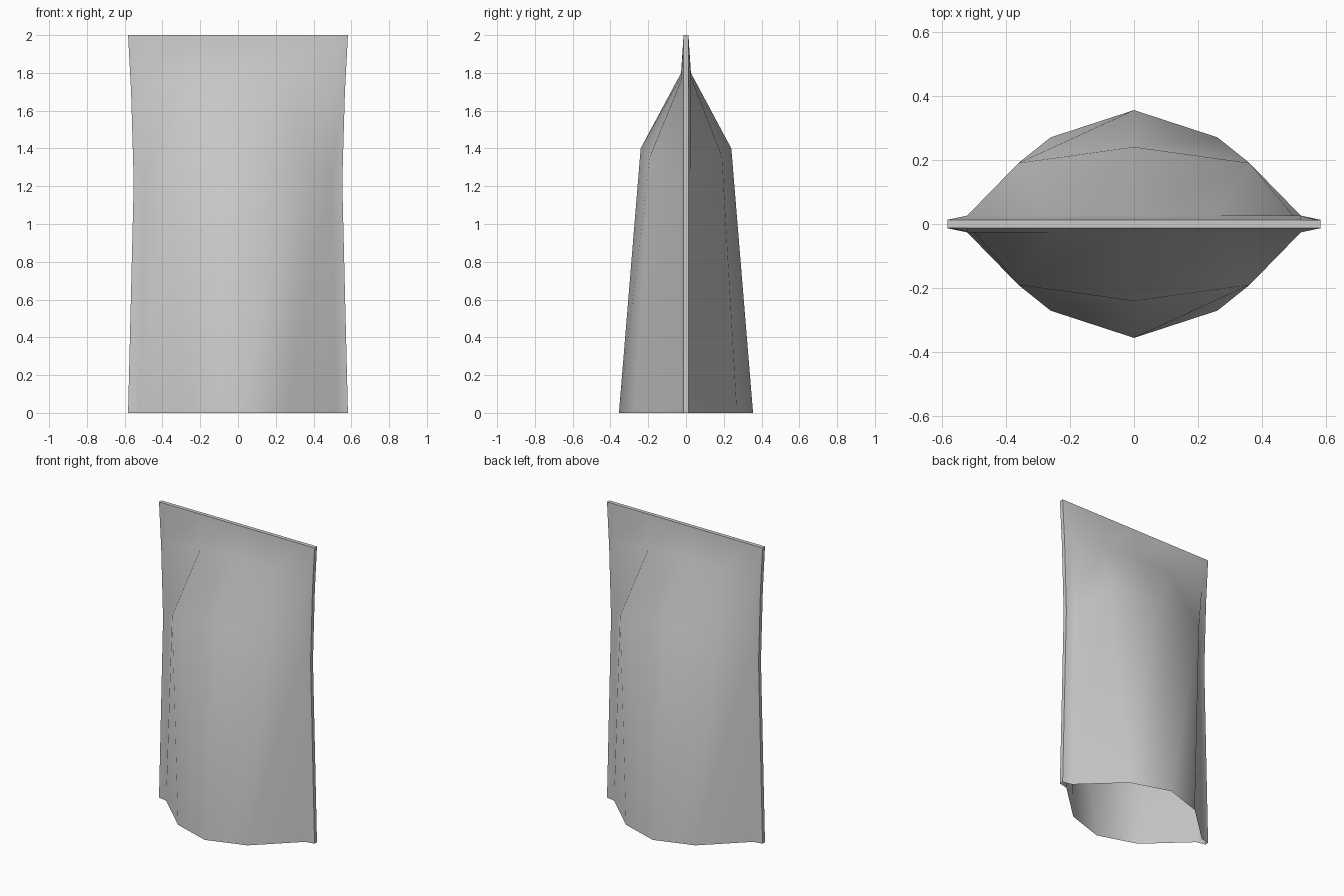
import bpy, bmesh, math

if "Cube" in bpy.data.objects:
    bpy.data.objects.remove(bpy.data.objects["Cube"])

# Quarter profile rows, bottom to top: (x, y, z) from centre out to the side seam
ROWS = [
    [(0, .355, 0), (.26, .27, 0), (.52, .026, 0), (.582, .013, 0)],
    [(0, .24, 1.4), (.36, .19, 1.36), (.497, .026, 1.26), (.552, .013, 1.22)],
    [(0, .026, 1.8), (.26, .026, 1.78), (.52, .026, 1.76), (.566, .013, 1.7)],
    [(0, .013, 2), (.26, .013, 2), (.52, .013, 2), (.582, .013, 2)],
]


def ring(row):
    """Closed loop of points: the quarter profile repeated around both axes."""
    front = [(-x, -y, z) for x, y, z in reversed(row)] + [(x, -y, z) for x, y, z in row[1:]]
    return front + [(-x, -y, z) for x, y, z in front]


# Pouch shell: open at the bottom, flattened and sealed at the top
bm = bmesh.new()
rings = [[bm.verts.new(p) for p in ring(row)] for row in ROWS]
n = len(rings[0])
for low, high in zip(rings, rings[1:]):
    for i in range(n):
        j = (i + 1) % n
        bm.faces.new((low[i], low[j], high[j], high[i]))

# Narrow top strip joining front and back
top = rings[-1]
half = n // 2
for i in range(half - 1):
    bm.faces.new((top[i], top[i + 1], top[n - 2 - i], top[n - 1 - i]))

mesh = bpy.data.meshes.new("pouch")
bm.to_mesh(mesh)
bm.free()
pouch = bpy.data.objects.new("pouch", mesh)
bpy.context.collection.objects.link(pouch)

# Soft shading with crisp seams
bpy.context.view_layer.objects.active = pouch
pouch.select_set(True)
bpy.ops.object.shade_smooth_by_angle(angle=math.radians(35))
